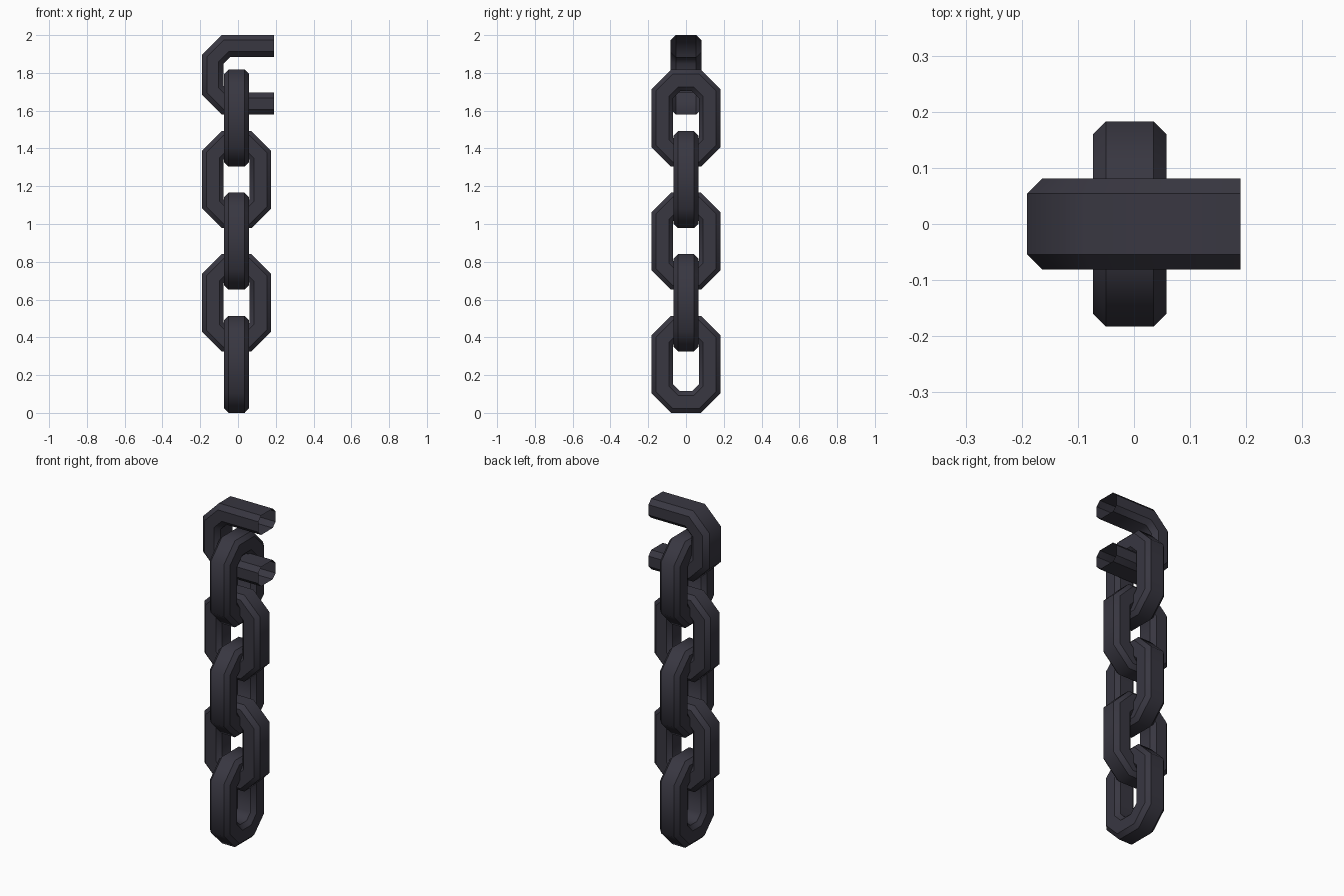
import bpy, bmesh, math

if "Cube" in bpy.data.objects:
    bpy.data.objects.remove(bpy.data.objects["Cube"])

K = math.tan(math.radians(22.5))   # mitre shift of 45 degree corners
BAR = 0.115                        # bar width measured in the link plane

steel = bpy.data.materials.new("dark steel")
steel.diffuse_color = (0.040, 0.038, 0.053, 1)
steel.use_nodes = True
steel.node_tree.nodes["Principled BSDF"].inputs["Base Color"].default_value = steel.diffuse_color


def corners(d, hw, hh, cut):
    """Eight-sided link outline, offset inwards by d (u across, v up)."""
    a, b = hw - d, hh - d
    p, q = hw - cut - K * d, hh - cut - K * d
    return [(p, b), (-p, b), (-a, q), (-a, -q), (-p, -b), (p, -b), (a, -q), (a, q)]


def open_corners(d, hw, hh, cut, end):
    """Left half of the outline, its two arms running straight to u = end."""
    pts = corners(d, hw, hh, cut)[1:5]
    return [(end, hh - d)] + pts + [(end, d - hh)]


def section(half, c):
    """Chamfered bar section: (inward offset, depth)."""
    return [(0, -half + c), (0, half - c), (c, half), (BAR - c, half),
            (BAR, half - c), (BAR, -half + c), (BAR - c, -half), (c, -half)]


def make_link(name, z, hh, half, c, across_y=False, end=None):
    bm = bmesh.new()
    rails = []
    for d, w in section(half, c):
        if end is None:
            pts = corners(d, 0.183, hh, 0.104)
        else:
            pts = open_corners(d, 0.183, hh, 0.104, end)
        rails.append([bm.verts.new((w, u, v) if across_y else (u, w, v)) for u, v in pts])
    n = len(rails[0])
    for i in range(8):
        r, s = rails[i], rails[(i + 1) % 8]
        for j in range(n if end is None else n - 1):
            k = (j + 1) % n
            f = bm.faces.new((r[j], r[k], s[k], s[j]))
            f.smooth = True
    # sharp lines along the bar, smooth bends around the link
    for r in rails:
        for j in range(n if end is None else n - 1):
            bm.edges.get((r[j], r[(j + 1) % n])).smooth = False
    bmesh.ops.recalc_face_normals(bm, faces=bm.faces)
    # make sure an open bar faces outwards
    top = max(bm.faces, key=lambda f: f.calc_center_median().z)
    if top.normal.z < 0:
        bmesh.ops.reverse_faces(bm, faces=bm.faces)
    me = bpy.data.meshes.new(name)
    bm.to_mesh(me)
    bm.free()
    me.materials.append(steel)
    ob = bpy.data.objects.new(name, me)
    ob.location = (-0.0075, 0, z)
    bpy.context.collection.objects.link(ob)


# five closed links, turned alternately
for i in range(5):
    make_link(f"chain_link_{i + 1}", 0.257 + 0.326 * i, 0.257, 0.0655, 0.023,
              across_y=(i % 2 == 0))

# open-ended hook link at the top
make_link("open_top_link", 1.79, 0.21, 0.081, 0.027, end=0.1975)
